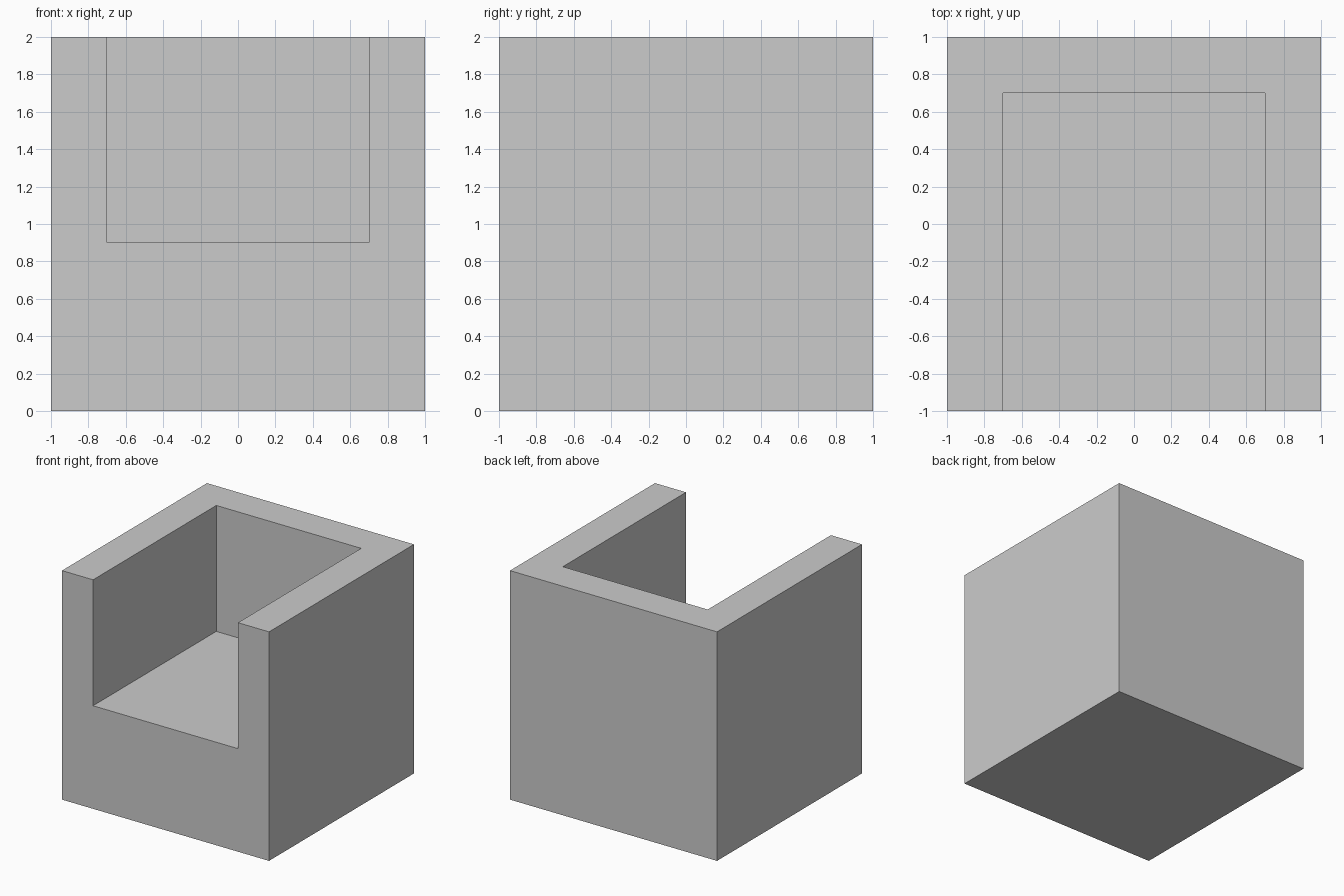
import bpy

# Remove the default cube
default = bpy.data.objects.get("Cube")
if default:
    bpy.data.objects.remove(default, do_unlink=True)

# Single plain grey material
GREY = (0.6, 0.6, 0.6, 1.0)
grey = bpy.data.materials.new("light_grey")
grey.use_nodes = True
grey.diffuse_color = GREY
grey.node_tree.nodes["Principled BSDF"].inputs["Base Color"].default_value = GREY

WALL = 0.3       # wall thickness
SEAT_Z = 0.9     # height of the recess floor
OVER = 0.2       # cutter overshoot past the open sides


def box(name, low, high):
    """Add a box spanning two opposite corners."""
    centre = [(a + b) / 2 for a, b in zip(low, high)]
    bpy.ops.mesh.primitive_cube_add(size=1, location=centre)
    obj = bpy.context.object
    obj.name = obj.data.name = name
    obj.scale = [b - a for a, b in zip(low, high)]
    bpy.ops.object.transform_apply(location=True, rotation=False, scale=True)
    return obj


# Solid block body
body = box("armchair_block", (-1, -1, 0), (1, 1, 2))
body.data.materials.append(grey)

# Recess open at the top and the front
cutter = box("recess_cutter", (WALL - 1, -1 - OVER, SEAT_Z), (1 - WALL, 1 - WALL, 2 + OVER))
cutter.data.materials.append(grey)
cutter.hide_render = True

cut = body.modifiers.new("recess", 'BOOLEAN')
cut.operation = 'DIFFERENCE'
cut.solver = 'EXACT'
cut.object = cutter
bpy.context.view_layer.objects.active = body
bpy.ops.object.modifier_apply(modifier=cut.name)
bpy.data.objects.remove(cutter, do_unlink=True)
